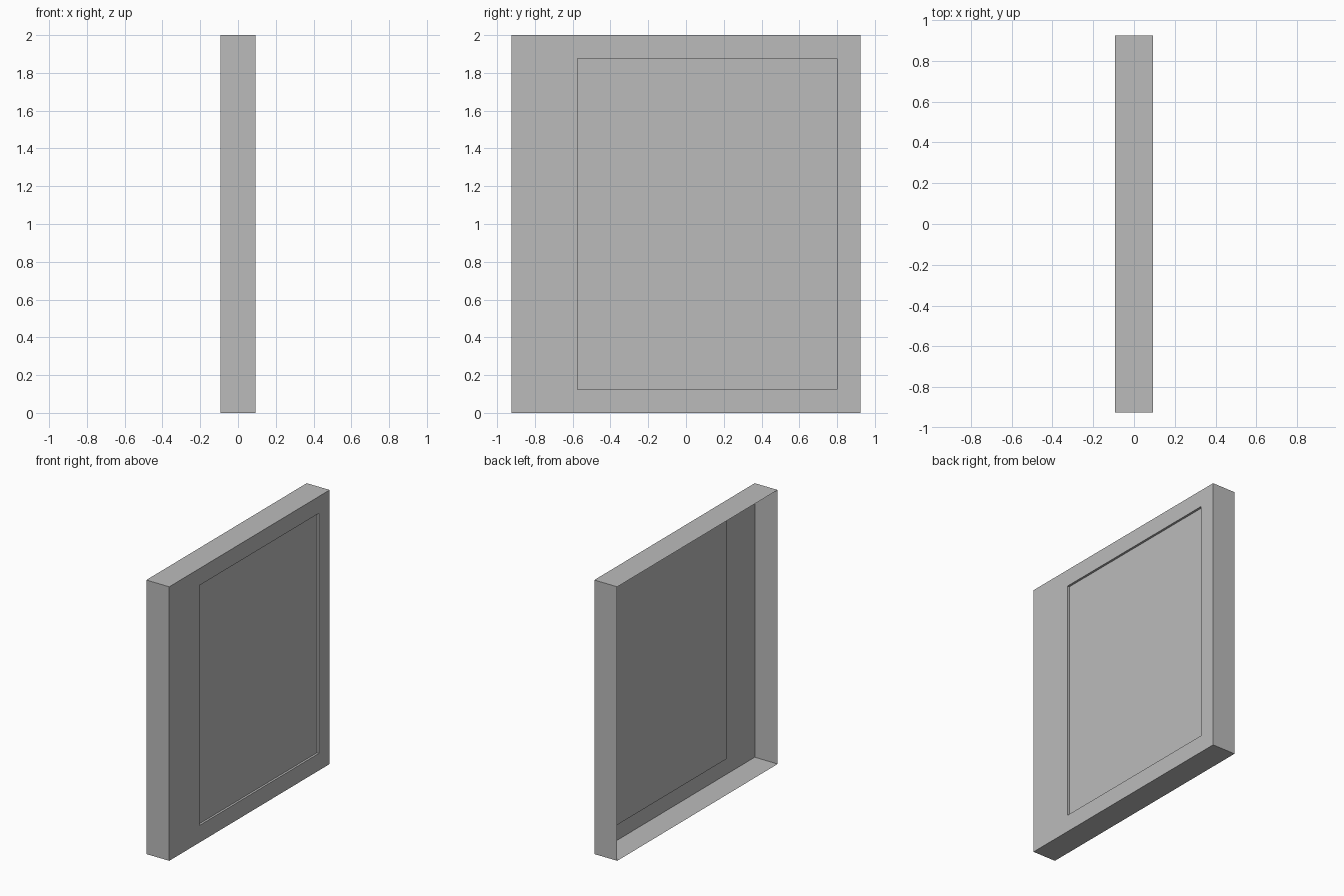
import bpy
import bmesh
from mathutils import Vector

default = bpy.data.objects.get("Cube")
if default:
    bpy.data.objects.remove(default, do_unlink=True)

DEPTH, WIDTH, HEIGHT = 0.185, 1.85, 2.0
PANEL_Y = (-0.575, 0.80)
PANEL_Z = (0.125, 1.877)
RECESS = 0.016

grey = bpy.data.materials.new("plain grey")
grey.use_nodes = True
colour = (0.5, 0.5, 0.5, 1)
grey.diffuse_color = colour
grey.node_tree.nodes["Principled BSDF"].inputs["Base Color"].default_value = colour

# Thin upright tray: a box with its -x side left open
bm = bmesh.new()
bmesh.ops.create_cube(bm, size=1)
bmesh.ops.scale(bm, vec=(DEPTH, WIDTH, HEIGHT), verts=bm.verts)
bmesh.ops.translate(bm, vec=(0, 0, HEIGHT / 2), verts=bm.verts)
bm.normal_update()
back = [f for f in bm.faces if f.normal.x < -0.9]
bmesh.ops.delete(bm, geom=back, context='FACES_ONLY')

# Off-centre panel outline on the +x face
panel = next(f for f in bm.faces if f.normal.x > 0.9)
bmesh.ops.inset_region(bm, faces=[panel], thickness=0.1)
for v in panel.verts:
    v.co.y = PANEL_Y[v.co.y > 0]
    v.co.z = PANEL_Z[v.co.z > HEIGHT / 2]

# Press the panel in, leaving a shallow step around it
bmesh.ops.inset_region(bm, faces=[panel], thickness=0)
bmesh.ops.translate(bm, vec=Vector((-RECESS, 0, 0)), verts=panel.verts)
bm.normal_update()

mesh = bpy.data.meshes.new("panel_shell")
bm.to_mesh(mesh)
bm.free()
mesh.materials.append(grey)
shell = bpy.data.objects.new("panel_shell", mesh)
bpy.context.collection.objects.link(shell)
